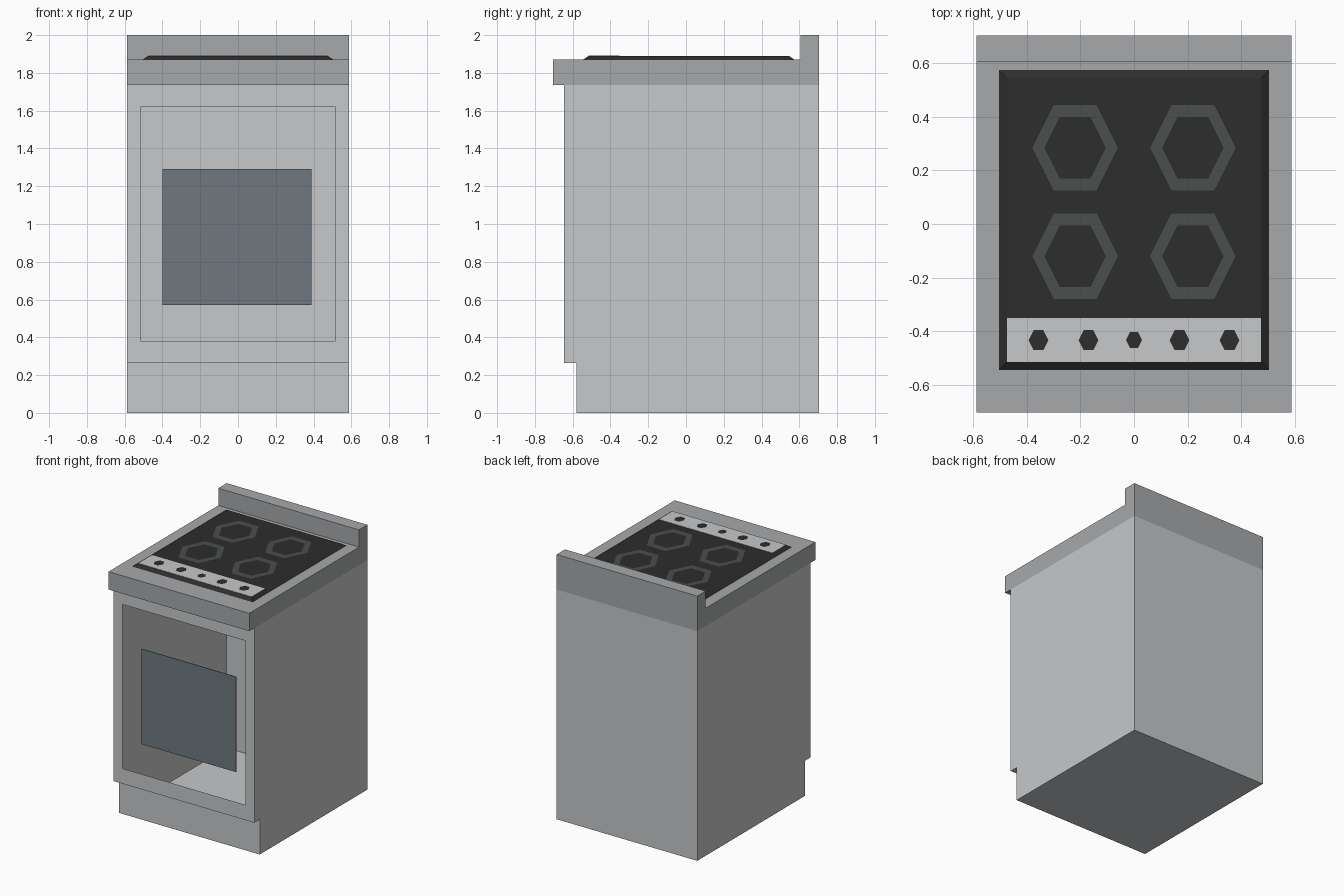
import bpy, bmesh
from mathutils import Vector

cube = bpy.data.objects.get("Cube")
if cube:
    bpy.data.objects.remove(cube, do_unlink=True)


def material(name, r, g, b):
    m = bpy.data.materials.new(name)
    m.use_nodes = True
    m.diffuse_color = (r, g, b, 1)
    m.node_tree.nodes["Principled BSDF"].inputs["Base Color"].default_value = (r, g, b, 1)
    return m


LIGHT = material("light_enamel", 0.57, 0.58, 0.59)
GREY = material("grey_worktop", 0.39, 0.395, 0.405)
BLACK = material("black_glass", 0.026, 0.026, 0.026)
RING = material("burner_grey", 0.068, 0.077, 0.077)
GLASS = material("window_glass", 0.156, 0.19, 0.216)

HALF = 0.588     # half width of the cooker
BACK = 0.705
HOB_TOP = 1.89


def finish(bm, name, mat):
    mesh = bpy.data.meshes.new(name)
    bm.to_mesh(mesh)
    bm.free()
    mesh.materials.append(mat)
    ob = bpy.data.objects.new(name, mesh)
    bpy.context.collection.objects.link(ob)
    return ob


def side_extrusion(profile):
    """Extrude a (y, z) side profile across the full width."""
    bm = bmesh.new()
    face = bm.faces.new([bm.verts.new((-HALF, y, z)) for y, z in profile])
    new = bmesh.ops.extrude_face_region(bm, geom=[face])["geom"]
    verts = [g for g in new if isinstance(g, bmesh.types.BMVert)]
    bmesh.ops.translate(bm, verts=verts, vec=(2 * HALF, 0, 0))
    bmesh.ops.recalc_face_normals(bm, faces=bm.faces[:])
    return bm


def box(bm, x0, x1, y0, y1, z0, z1):
    verts = bmesh.ops.create_cube(bm, size=1)["verts"]
    for v in verts:
        v.co = Vector((x1 if v.co.x > 0 else x0,
                       y1 if v.co.y > 0 else y0,
                       z1 if v.co.z > 0 else z0))
    return verts


def hexagon(cx, cy, r, z):
    """Stretched hexagon, as tall as it is wide, points along x."""
    shape = [(1, 0), (.5, 1), (-.5, 1), (-1, 0), (-.5, -1), (.5, -1)]
    return [(cx + r * x, cy + r * y, z) for x, y in shape]


# Body: hollow shell with plinth step, open oven front
bm = side_extrusion([(-0.58, 0), (BACK, 0), (BACK, 1.735),
                     (-0.645, 1.735), (-0.645, 0.265), (-0.58, 0.265)])
bm.normal_update()
top = [f for f in bm.faces if f.normal.z > 0.9 and f.calc_center_median().z > 1.7]
door = next(f for f in bm.faces
            if f.normal.y < -0.9 and f.calc_center_median().z > 0.5)
bmesh.ops.inset_individual(bm, faces=[door], thickness=0.05)
for v in door.verts:
    v.co.x = 0.515 if v.co.x > 0 else -0.515
    v.co.z = 1.62 if v.co.z > 1 else 0.38
bmesh.ops.delete(bm, geom=top + [door], context='FACES')
finish(bm, "oven_body", LIGHT)

# Worktop with raised back edge
bm = side_extrusion([(-BACK, 1.735), (BACK, 1.735), (BACK, 2.0),
                     (0.605, 2.0), (0.605, 1.87), (-BACK, 1.87)])
finish(bm, "worktop", GREY)

# Oven window pane
bm = bmesh.new()
box(bm, -0.40, 0.39, -0.581, -0.577, 0.57, 1.29)
finish(bm, "oven_window", GLASS)

# Hob plate with bevelled rim
bm = bmesh.new()
for v in box(bm, -0.505, 0.505, -0.545, 0.575, 1.87, HOB_TOP):
    if v.co.z > 1.88:
        v.co.x += -0.03 if v.co.x > 0 else 0.03
        v.co.y += -0.03 if v.co.y > 0 else 0.03
finish(bm, "hob", BLACK)

# Control strip
bm = bmesh.new()
box(bm, -0.475, 0.475, -0.515, -0.352, HOB_TOP - 0.002, HOB_TOP + 0.002)
finish(bm, "control_strip", LIGHT)

# Control knobs, the middle one smaller
bm = bmesh.new()
for x in (-0.357, -0.17, 0, 0.17, 0.357):
    r = 0.037 if x else 0.03
    bm.faces.new([bm.verts.new(p) for p in hexagon(x, -0.434, r, HOB_TOP + 0.004)])
finish(bm, "control_knobs", BLACK)

# Burner rings
bm = bmesh.new()
for x in (-0.22, 0.22):
    for y in (-0.12, 0.285):
        outer, inner = ([bm.verts.new(p) for p in hexagon(x, y, r, HOB_TOP + 0.002)]
                        for r in (0.16, 0.115))
        for i in range(6):
            j = (i + 1) % 6
            bm.faces.new((outer[i], outer[j], inner[j], inner[i]))
finish(bm, "burner_rings", RING)
